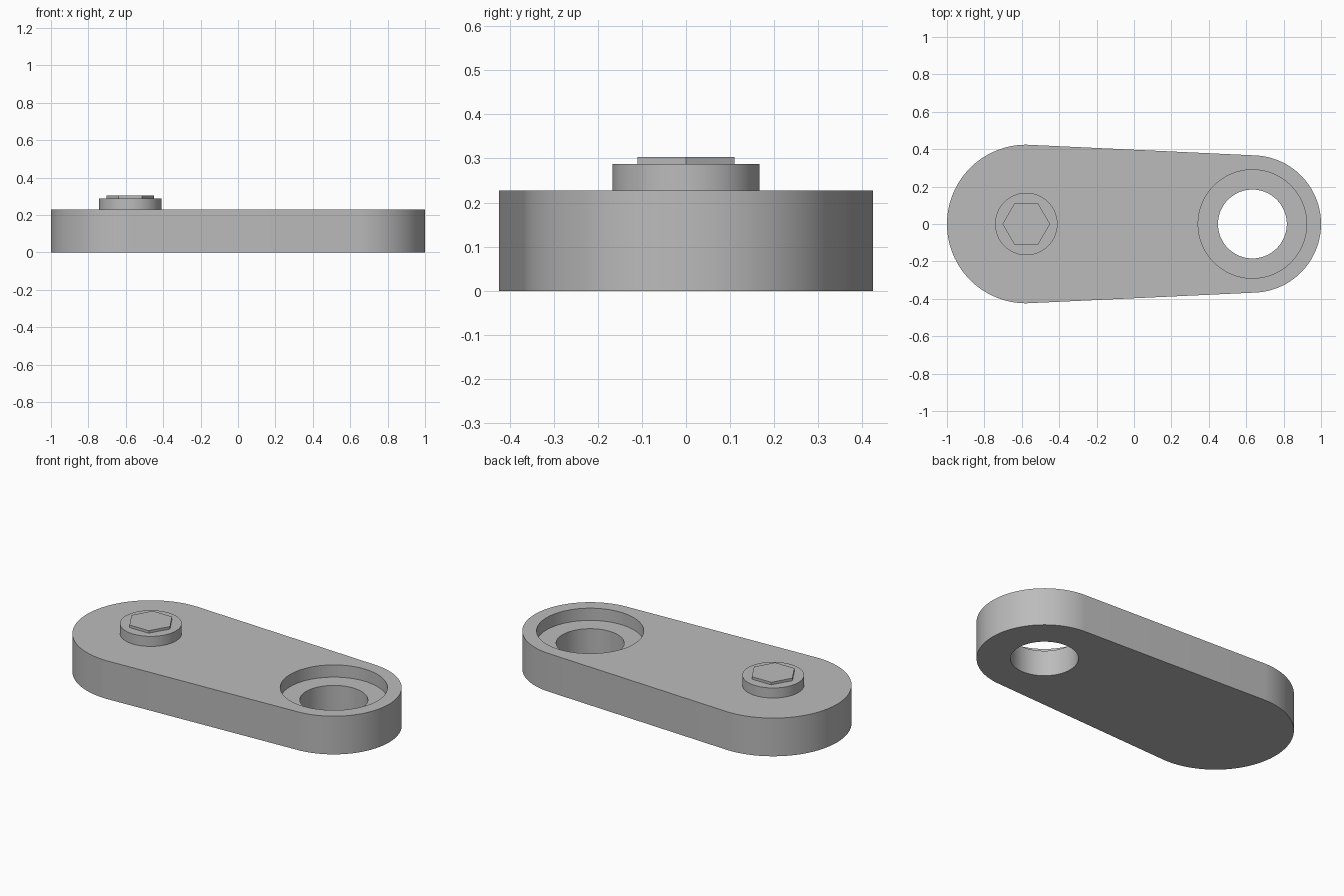
import bpy, bmesh, math
from mathutils import Vector

cube = bpy.data.objects.get("Cube")
if cube:
    bpy.data.objects.remove(cube, do_unlink=True)

SEGMENTS = 128
PIN = Vector((-0.576, 0, 0))      # centre of the wide end
HOLE = Vector((0.633, 0, 0))      # centre of the narrow end
WIDE, NARROW = 0.424, 0.367
TOP, FLOOR = 0.228, 0.155

grey = bpy.data.materials.new("plain grey")
grey.use_nodes = True
colour = (0.5, 0.5, 0.5, 1)
grey.diffuse_color = colour
grey.node_tree.nodes["Principled BSDF"].inputs["Base Color"].default_value = colour


def circle(centre, radius, z, count=SEGMENTS):
    return [centre + Vector((radius * math.cos(a), radius * math.sin(a), z))
            for a in (math.tau * i / count for i in range(count))]


def outline(z):
    """Hull around the two end circles: keep the point lying furthest out."""
    pairs = zip(circle(PIN, WIDE, z), circle(HOLE, NARROW, z))
    result = []
    for i, pair in enumerate(pairs):
        a = math.tau * i / SEGMENTS
        out = Vector((math.cos(a), math.sin(a), 0))
        result.append(max(pair, key=lambda p: p.dot(out)))
    return result


def loft(name, rings, closed=False):
    """Skin successive rings; a closed loft joins the last ring to the first."""
    bm = bmesh.new()
    loops = [[bm.verts.new(p) for p in ring] for ring in rings]
    following = loops[1:] + (loops[:1] if closed else [])
    for low, high in zip(loops, following):
        for i in range(len(low)):
            bm.faces.new((low[i - 1], low[i], high[i], high[i - 1]))
    if not closed:
        bm.faces.new(loops[-1])
        bm.faces.new(loops[0][::-1])
    bmesh.ops.recalc_face_normals(bm, faces=bm.faces)
    mesh = bpy.data.meshes.new(name)
    bm.to_mesh(mesh)
    bm.free()
    mesh.materials.append(grey)
    obj = bpy.data.objects.new(name, mesh)
    bpy.context.collection.objects.link(obj)
    bpy.ops.object.select_all(action='DESELECT')
    obj.select_set(True)
    bpy.context.view_layer.objects.active = obj
    bpy.ops.object.shade_smooth_by_angle(angle=math.radians(30))
    return obj


# Tapered arm with a counterbored through hole
loft("arm_plate", [
    circle(HOLE, 0.184, 0), outline(0), outline(TOP),
    circle(HOLE, 0.29, TOP), circle(HOLE, 0.29, FLOOR), circle(HOLE, 0.184, FLOOR),
], closed=True)

# Round boss and hexagonal head on the wide end
loft("round_boss", [circle(PIN, 0.167, z) for z in (TOP, 0.288)])
loft("hex_head", [circle(PIN, 0.127, z, 6) for z in (0.288, 0.303)])
